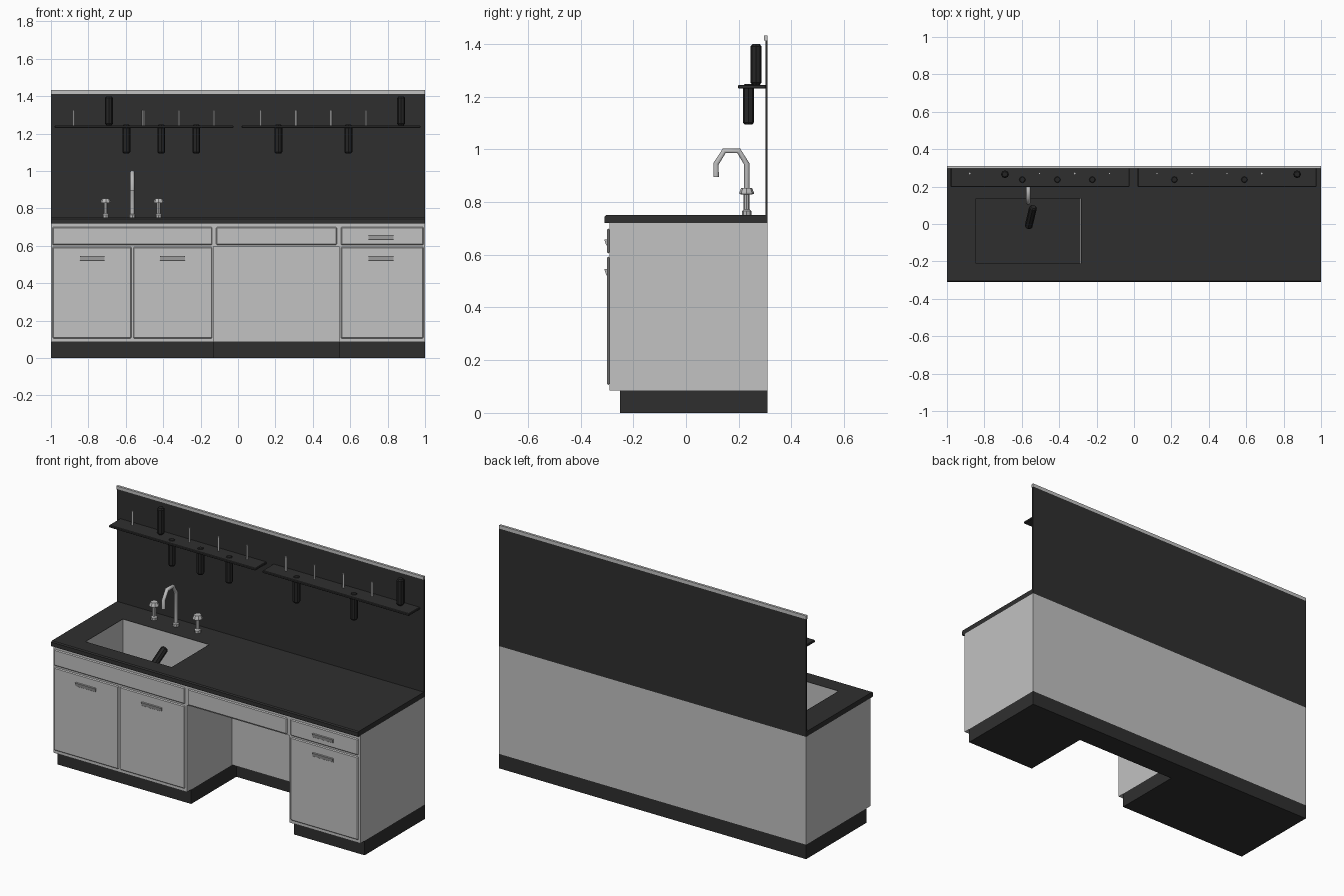
import bpy, bmesh
from mathutils import Vector

cube = bpy.data.objects.get("Cube")
if cube:
    bpy.data.objects.remove(cube, do_unlink=True)


def material(name, value):
    m = bpy.data.materials.new(name)
    m.use_nodes = True
    colour = (value, value, value, 1)
    m.diffuse_color = colour
    m.node_tree.nodes["Principled BSDF"].inputs["Base Color"].default_value = colour
    return m


GREY = material("cabinet light grey", 0.54)
DARK = material("worktop charcoal", 0.028)
BOTTLE = material("bottle black", 0.018)
STEEL = material("tap steel grey", 0.5)


def finish(name, bm, *mats):
    mesh = bpy.data.meshes.new(name)
    bm.to_mesh(mesh)
    bm.free()
    for m in mats:
        mesh.materials.append(m)
    ob = bpy.data.objects.new(name, mesh)
    bpy.context.collection.objects.link(ob)
    return ob


def box_mesh(x, y, z):
    bm = bmesh.new()
    bmesh.ops.create_cube(bm, size=1)
    for v in bm.verts:
        v.co = Vector([(s[0] + s[1]) / 2 + c * (s[1] - s[0]) for c, s in zip(v.co, (x, y, z))])
    return bm


def box(name, x, y, z, mat, bevel=0):
    ob = finish(name, box_mesh(x, y, z), mat)
    if bevel:
        mod = ob.modifiers.new("bevel", "BEVEL")
        mod.width, mod.segments = bevel, 1
    return ob


def lathe(name, profile, loc, mat, sides=8):
    """Faceted turned part from (radius, height) pairs."""
    bm = bmesh.new()
    first = bm.verts.new((profile[0][0], 0, profile[0][1]))
    verts = [first] + [bm.verts.new((r, 0, h)) for r, h in profile[1:]]
    edges = [bm.edges.new(p) for p in zip(verts, verts[1:])]
    bmesh.ops.spin(bm, geom=verts + edges, cent=(0, 0, 0), axis=(0, 0, 1),
                   angle=6.283185, steps=sides)
    bmesh.ops.remove_doubles(bm, verts=bm.verts, dist=0.0005)
    bmesh.ops.holes_fill(bm, edges=bm.edges, sides=sides)
    bmesh.ops.recalc_face_normals(bm, faces=bm.faces)
    ob = finish(name, bm, mat)
    ob.location = loc
    return ob


def cut(ob, x, y, z):
    cutter = box("cutter", x, y, z, GREY)
    cutter.hide_render = True
    mod = ob.modifiers.new("cut", "BOOLEAN")
    mod.operation, mod.object, mod.solver = "DIFFERENCE", cutter, "EXACT"
    bpy.context.view_layer.objects.active = ob
    bpy.ops.object.modifier_apply(modifier=mod.name)
    bpy.data.objects.remove(cutter, do_unlink=True)


# Cabinet carcasses and plinths, with the knee space between them
BACK, FRONT, TOE = 0.31, -0.29, -0.25
units = {"left": (-1, -0.13, FRONT), "middle": (-0.13, 0.54, 0.13), "right": (0.54, 1, FRONT)}
bodies = {}
for side, (x0, x1, y0) in units.items():
    bodies[side] = box(side + "_cabinet", (x0, x1), (y0, BACK), (0.085, 0.72), GREY)
    box(side + "_plinth", (x0, x1), (y0 + FRONT * -1 + TOE, BACK), (0, 0.085), DARK)
box("knee_space_apron", (-0.13, 0.54), (FRONT, 0.13), (0.597, 0.72), GREY)

# Worktop and splashback
worktop = box("worktop", (-1, 1), (-0.31, BACK), (0.72, 0.75), DARK)
bm = bmesh.new()
bm.from_mesh(worktop.data)
lip = [e for e in bm.edges if all(v.co.y < 0 and v.co.z > 0.74 for v in e.verts)]
bmesh.ops.bevel(bm, geom=lip, offset=0.006, segments=1, affect="EDGES")
bm.to_mesh(worktop.data)
bm.free()
box("splashback", (-1, 1), (0.302, BACK), (0.75, 1.412), DARK)
box("splashback_trim", (-1, 1), (0.296, BACK), (1.412, 1.432), GREY)

# Sink: opening through worktop and cabinet, then an open basin
sx, sy, sz = (-0.845, -0.285), (-0.21, 0.135), (0.55, 0.7495)
for ob in (worktop, bodies["left"]):
    cut(ob, (sx[0] - 0.001, sx[1] + 0.001), (sy[0] - 0.001, sy[1] + 0.001), (0.548, 0.8))
bm = box_mesh(sx, sy, sz)
bm.normal_update()
bmesh.ops.delete(bm, geom=[f for f in bm.faces if f.normal.z > 0.5], context="FACES")
for f in bm.faces:
    f.material_index = 1 if f.normal.z < -0.5 else 0
bmesh.ops.reverse_faces(bm, faces=bm.faces)
finish("sink_basin", bm, GREY, DARK)

# Door and drawer fronts
LOW, HIGH = (0.105, 0.594), (0.604, 0.7)
for name, x, z in (("sink_front", (-0.992, -0.138), HIGH), ("left_door", (-0.992, -0.57), LOW),
                   ("centre_door", (-0.56, -0.138), LOW), ("apron_front", (-0.117, 0.528), HIGH),
                   ("right_drawer", (0.55, 0.992), HIGH), ("right_door", (0.55, 0.992), LOW)):
    box(name, x, (-0.3, FRONT), z, GREY, 0.007)

# Wedge-shaped pulls, flaring outward at the top
for name, x, z in (("left_door_pull", -0.78, 0.52), ("centre_door_pull", -0.35, 0.52),
                   ("right_door_pull", 0.765, 0.52), ("right_drawer_pull", 0.765, 0.633)):
    bm = box_mesh((x - 0.066, x + 0.066), (-0.31, -0.298), (z, z + 0.025))
    for v in bm.verts:
        if v.co.y < -0.305 and v.co.z < z + 0.01:
            v.co.y, v.co.z = -0.303, z + 0.004
    finish(name, bm, STEEL)

# Swan-neck tap
TAP_X, TAP_Y = -0.565, 0.23
curve = bpy.data.curves.new("tap_spout", "CURVE")
curve.dimensions = "3D"
curve.bevel_depth, curve.bevel_resolution, curve.use_fill_caps = 0.012, 1, True
path = [(TAP_Y, 0.75), (TAP_Y, 0.945), (0.2, 0.994), (0.145, 0.994), (0.114, 0.945), (0.114, 0.895)]
spline = curve.splines.new("POLY")
spline.points.add(len(path) - 1)
for p, (y, z) in zip(spline.points, path):
    p.co = (TAP_X, y, z, 1)
spout = bpy.data.objects.new("tap_spout", curve)
bpy.context.collection.objects.link(spout)
curve.materials.append(STEEL)
bpy.context.view_layer.objects.active = spout
spout.select_set(True)
bpy.ops.object.convert(target="MESH")
lathe("tap_base", [(0.018, 0), (0.018, 0.015), (0.012, 0.02)], (TAP_X, TAP_Y, 0.75), STEEL)

# Tap handles
handle = [(0.018, 0), (0.018, 0.015), (0.011, 0.022), (0.011, 0.078),
          (0.028, 0.08), (0.028, 0.086), (0.02, 0.104)]
for name, x in (("left_tap_handle", -0.707), ("right_tap_handle", -0.424)):
    lathe(name, handle, (x, TAP_Y, 0.75), STEEL)

# Shelves with pegs and bottles
for name, x in (("left_shelf", (-0.98, -0.025)), ("right_shelf", (0.02, 0.975))):
    box(name, x, (0.198, 0.303), (1.23, 1.244), DARK, 0.003)
for i, x in enumerate((-0.878, -0.505, -0.317, -0.13, 0.122, 0.31, 0.497, 0.683)):
    lathe(f"peg_{i + 1}", [(0.007, 0), (0.007, 0.083)], (x, 0.27, 1.243), STEEL, 4)
bottle = [(0.014, 0), (0.021, 0.009), (0.021, 0.146), (0.014, 0.155)]
for i, x in enumerate((-0.69, 0.872)):
    lathe(f"standing_bottle_{i + 1}", bottle, (x, 0.266, 1.244), BOTTLE)
for i, x in enumerate((-0.597, -0.41, -0.223, 0.216, 0.59)):
    lathe(f"hanging_bottle_{i + 1}", bottle, (x, 0.237, 1.093), BOTTLE)

# Bottle leaning in the sink
low, high = Vector((-0.565, -0.018, 0.575)), Vector((-0.54, 0.087, 0.675))
loose = lathe("loose_bottle", bottle, low, BOTTLE)
loose.rotation_mode = "QUATERNION"
loose.rotation_quaternion = (high - low).to_track_quat("Z", "Y")
